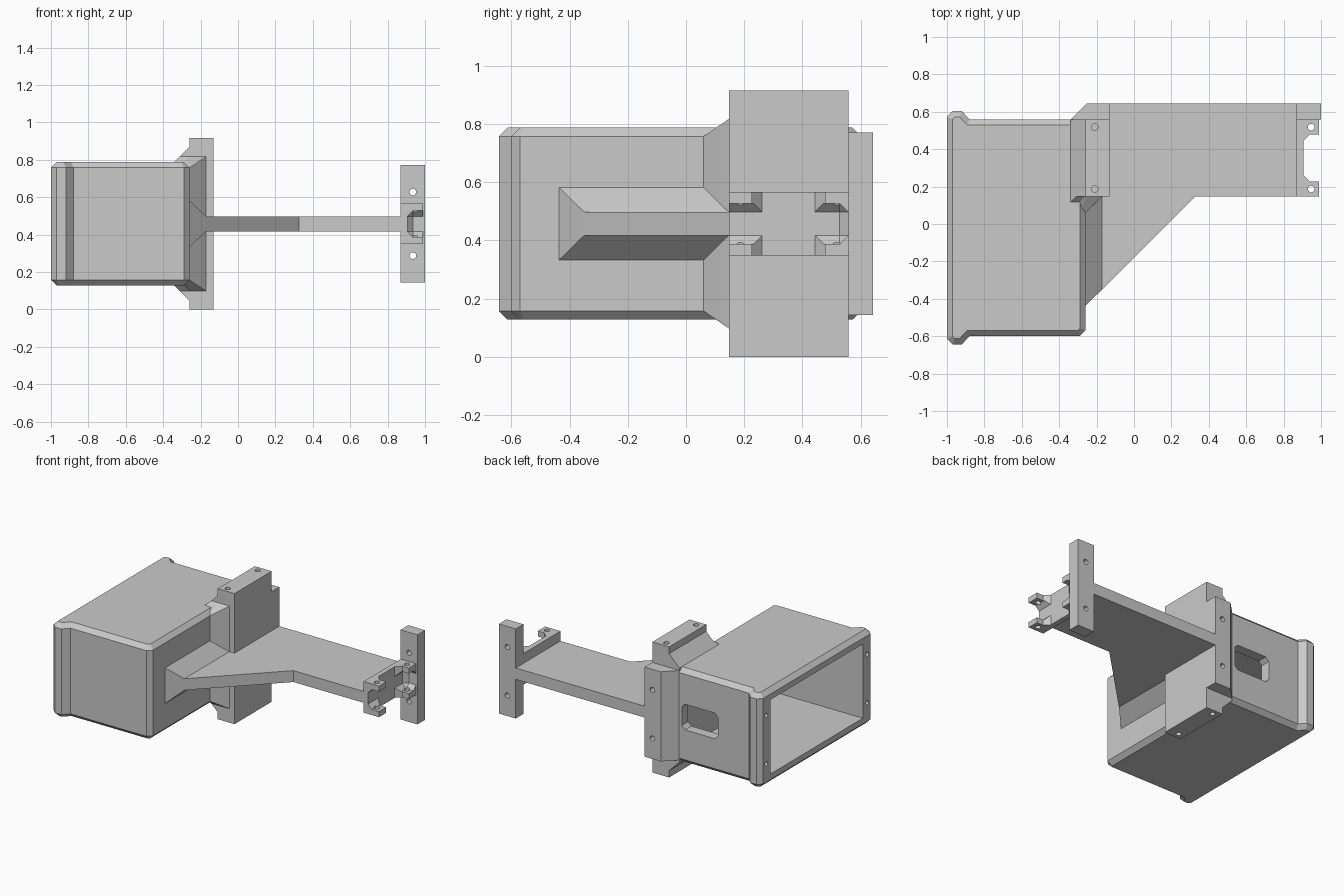
import bpy, bmesh, math
from mathutils import Matrix, Vector

cube = bpy.data.objects.get("Cube")
if cube:
    bpy.data.objects.remove(cube, do_unlink=True)

MID = 0.4575  # height of the horizontal symmetry plane
FRONT, REAR, BACK = 0.147, 0.558, 0.643  # depths shared by block, arm and fork

grey = bpy.data.materials.new("light_grey")
grey.use_nodes = True
GREY = (0.59, 0.59, 0.59, 1)
grey.diffuse_color = GREY
grey.node_tree.nodes["Principled BSDF"].inputs["Base Color"].default_value = GREY


def finish(name, bm):
    bmesh.ops.recalc_face_normals(bm, faces=bm.faces)
    mesh = bpy.data.meshes.new(name)
    bm.to_mesh(mesh)
    bm.free()
    mesh.materials.append(grey)
    ob = bpy.data.objects.new(name, mesh)
    bpy.context.collection.objects.link(ob)
    return ob


def band(half):
    """Height range centred on the symmetry plane."""
    return MID - half, MID + half


def prism(name, outline, low, high, axis="z", bevel=0):
    """Extrude an outline (xy along z, or xz along y)."""
    place = (lambda p, h: (p[0], p[1], h)) if axis == "z" else (lambda p, h: (p[0], h, p[1]))
    bm = bmesh.new()
    base = bm.faces.new([bm.verts.new(place(p, low)) for p in outline])
    ext = bmesh.ops.extrude_face_region(bm, geom=[base], use_keep_orig=True)
    verts = [g for g in ext["geom"] if isinstance(g, bmesh.types.BMVert)]
    shift = Vector(place((0, 0), high - low))
    bmesh.ops.translate(bm, verts=verts, vec=shift)
    bmesh.ops.recalc_face_normals(bm, faces=bm.faces)
    if bevel:
        rims = [e for e in bm.edges if abs(e.verts[0].co.z - e.verts[1].co.z) < 1e-5]
        bmesh.ops.bevel(bm, geom=rims, offset=bevel, segments=1, affect="EDGES")
    return finish(name, bm)


def box(name, x, y, z):
    return prism(name, [(x[0], y[0]), (x[1], y[0]), (x[1], y[1]), (x[0], y[1])], *z)


def octagon(x, z, cut):
    """Rectangle in xz with its corners cut off."""
    (a, b), (c, d) = x, z
    return [(a, c + cut), (a + cut, c), (b - cut, c), (b, c + cut),
            (b, d - cut), (b - cut, d), (a + cut, d), (a, d - cut)]


def hull(name, points):
    bm = bmesh.new()
    for p in points:
        bm.verts.new(p)
    bmesh.ops.convex_hull(bm, input=bm.verts)
    bmesh.ops.dissolve_limit(bm, angle_limit=0.01, verts=bm.verts, edges=bm.edges)
    return finish(name, bm)


def drill(start, axis, length, radius=0.018):
    turn = {"x": Matrix.Rotation(math.pi / 2, 4, "Y"),
            "y": Matrix.Rotation(-math.pi / 2, 4, "X"), "z": Matrix()}[axis]
    bm = bmesh.new()
    bmesh.ops.create_cone(bm, cap_ends=True, segments=16, radius1=radius, radius2=radius,
                          depth=length, matrix=Matrix.Translation((0, 0, length / 2)))
    bmesh.ops.transform(bm, matrix=Matrix.Translation(start) @ turn, verts=bm.verts)
    return finish("drill", bm)


def boolean(target, others, operation):
    for other in others:
        other.hide_render = True
        mod = target.modifiers.new("boolean", "BOOLEAN")
        mod.operation, mod.solver, mod.object = operation, "EXACT", other
        bpy.context.view_layer.objects.active = target
        bpy.ops.object.modifier_apply(modifier=mod.name)
        bpy.data.objects.remove(other, do_unlink=True)


def mirror_z(points):
    return [(x, y, 2 * MID - z) for x, y, z in points]


screw_heights = band(0.17)
screw_depths = (0.187, 0.518)
BOTTOM, TOP = band(0.33)  # housing heights

# Thick-walled housing with a screw rim around its open side
housing = prism("housing", [
    (-1, -0.613), (-0.97, -0.643), (-0.92, -0.643), (-0.88, -0.6), (-0.29, -0.6), (-0.26, -0.57),
    (-0.26, 0.56), (-0.88, 0.56), (-0.92, 0.603), (-0.97, 0.603), (-1, 0.573)],
    BOTTOM, TOP, bevel=0.03)
cavity = box("cavity", (-1.1, -0.33), (-0.53, 0.49), band(0.26))
window = prism("window", octagon((-0.64, -0.36), band(0.09), 0.025), 0.4, 0.7, "y")
boolean(housing, [cavity, window], "DIFFERENCE")
boolean(housing, [drill((-1.05, y, z), "x", 0.14, 0.015)
                  for y in (-0.58, 0.54) for z in screw_heights], "DIFFERENCE")

# Tall mounting block and the back pad next to the housing, with blind screw holes
mount = box("mounting_block", (-0.26, -0.13), (FRONT, REAR), (0, 2 * MID))
pad = prism("back_pad", [(-0.34, REAR), (-0.255, BACK), (-0.13, BACK), (-0.13, 0.5),
                         (-0.25, 0.5), (-0.25, 0.54), (-0.34, 0.54)], *band(0.314))
boolean(mount, [pad], "UNION")
boolean(mount, [drill((-0.21, y, z), "z", 0.2) for y in screw_depths
                for z in (-0.08, 2 * MID - 0.12)], "DIFFERENCE")
boolean(mount, [drill((-0.19, 0.52, z), "y", 0.2) for z in screw_heights], "DIFFERENCE")

# Sloped fillets joining the mounting block to the housing
RIDGE = TOP + 0.03
side = [(-0.26, 0.06, TOP - 0.03), (-0.17, FRONT, RIDGE), (-0.28, FRONT, TOP - 0.03),
        (-0.26, FRONT, RIDGE), (-0.28, 0.06, TOP - 0.03), (-0.29, 0.117, TOP), (-0.2, 0.117, TOP)]
hull("side_flare", side + mirror_z(side))
lip = [(-0.34, 0.117, TOP), (-0.2, 0.117, TOP), (-0.31, FRONT, RIDGE), (-0.17, FRONT, RIDGE),
       (-0.34, FRONT, TOP), (-0.34, 0.117, TOP - 0.02), (-0.2, FRONT, TOP - 0.02)]
ramp = [(x, y, TOP + z) for y in (FRONT, REAR)
        for x, z in ((-0.34, 0), (-0.26, 0.08), (-0.26, -0.02), (-0.34, -0.02))]
for label, flip in (("upper", list), ("lower", mirror_z)):
    hull(label + "_lip", flip(lip))
    hull(label + "_ramp", flip(ramp))

# Flat arm with a flared root
ARM_TOP = MID + 0.04
prism("arm", [(-0.17, BACK), (0.88, BACK), (0.88, FRONT), (0.327, FRONT), (-0.17, -0.35)],
      *band(0.04))
root = [(-0.26, -0.437, ARM_TOP + 0.085), (-0.17, -0.35, ARM_TOP),
        (-0.26, FRONT, ARM_TOP + 0.085), (-0.17, FRONT, ARM_TOP)]
hull("arm_root", root + mirror_z(root))

# Upright end plate
plate = box("end_plate", (0.87, 1), (REAR, BACK), band(0.314))
boolean(plate, [drill((0.935, 0.5, z), "y", 0.3) for z in screw_heights], "DIFFERENCE")

# Forked bracket at the arm's end, its slot tapering towards the end plate
fork = box("end_fork", (0.87, 0.99), (FRONT, REAR), band(0.109))
notch = prism("notch", [(1.1, 0.227), (0.94, 0.227), (0.905, 0.262), (0.905, 0.443),
                        (0.94, 0.478), (1.1, 0.478)], 0.2, 0.7)
section = octagon((0.905, 1.2), band(0.07), 0.03)
slot = hull("slot", [(x, y, z) for x, z in section for y in (0.1, REAR - 0.03)]
            + [(x, REAR, z) for x in (0.935, 1.17) for z in band(0.04)])
boolean(fork, [notch, slot], "DIFFERENCE")
boolean(fork, [drill((0.947, y, 0.2), "z", 0.5) for y in screw_depths], "DIFFERENCE")
